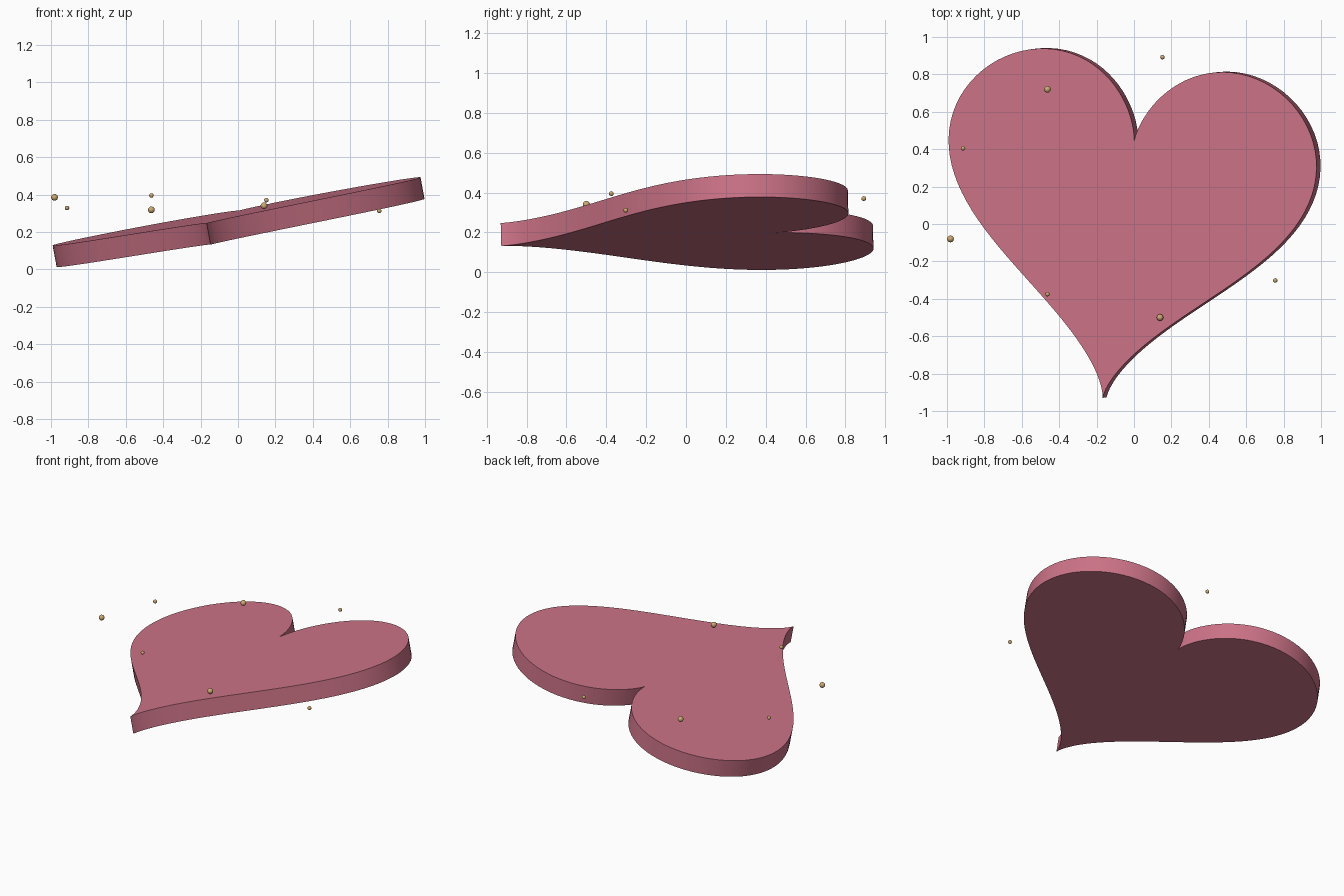
import bpy, bmesh
from math import sin, cos, pi, radians
from mathutils import Vector, Matrix

if "Cube" in bpy.data.objects:
    bpy.data.objects.remove(bpy.data.objects["Cube"])


def material(name, color):
    m = bpy.data.materials.new(name)
    m.diffuse_color = (*color, 1)
    m.use_nodes = True
    m.node_tree.nodes["Principled BSDF"].inputs["Base Color"].default_value = m.diffuse_color
    return m


def add_object(name, bm, mat, matrix=None):
    mesh = bpy.data.meshes.new(name)
    bm.to_mesh(mesh)
    bm.free()
    mesh.materials.append(mat)
    ob = bpy.data.objects.new(name, mesh)
    bpy.context.collection.objects.link(ob)
    if matrix is not None:
        ob.matrix_world = matrix
    bpy.ops.object.select_all(action='DESELECT')
    ob.select_set(True)
    bpy.context.view_layer.objects.active = ob
    bpy.ops.object.shade_smooth_by_angle(angle=radians(30))
    return ob


pink = material("rose_pink", (0.60, 0.17, 0.24))
gold = material("gold", (0.62, 0.40, 0.17))

# Heart plate: parametric heart outline with the notch at the origin, extruded down
SCALE, THICK, STEPS = 0.0628, 0.117, 160
bm = bmesh.new()
outline = []
for i in range(STEPS):
    t = 2 * pi * i / STEPS
    x = 16 * sin(t) ** 3
    y = 13 * cos(t) - 5 * cos(2 * t) - 2 * cos(3 * t) - cos(4 * t) - 5
    outline.append(bm.verts.new((x * SCALE, y * SCALE, 0)))
face = bm.faces.new(outline)
ext = bmesh.ops.extrude_face_region(bm, geom=[face])
new_verts = [g for g in ext["geom"] if isinstance(g, bmesh.types.BMVert)]
bmesh.ops.translate(bm, verts=new_verts, vec=(0, 0, -THICK))
bmesh.ops.recalc_face_normals(bm, faces=bm.faces[:])

# Tilt: plane slope in x and y, heart axis running from tip to notch
normal = Vector((-0.187, -0.025, 1)).normalized()
axis = Vector((0.168, 1.37, 0))
axis.z = 0.187 * axis.x + 0.025 * axis.y
axis.normalize()
side = axis.cross(normal)
rot = Matrix((side, axis, normal)).transposed().to_4x4()
add_object("heart_plate", bm, pink, Matrix.Translation((0, 0.44, 0.313)) @ rot)

# Floating beads around the heart: x, y, z, radius
beads = [
    (-0.463, 0.72, 0.318, 0.018),
    (0.152, 0.892, 0.370, 0.012),
    (-0.914, 0.405, 0.328, 0.012),
    (-0.981, -0.08, 0.385, 0.018),
    (-0.463, -0.375, 0.395, 0.012),
    (0.139, -0.50, 0.340, 0.018),
    (0.755, -0.302, 0.312, 0.012),
]
for n, (x, y, z, r) in enumerate(beads, 1):
    bm = bmesh.new()
    bmesh.ops.create_uvsphere(bm, u_segments=16, v_segments=10, radius=r)
    add_object(f"bead_{n}", bm, gold, Matrix.Translation((x, y, z)))
